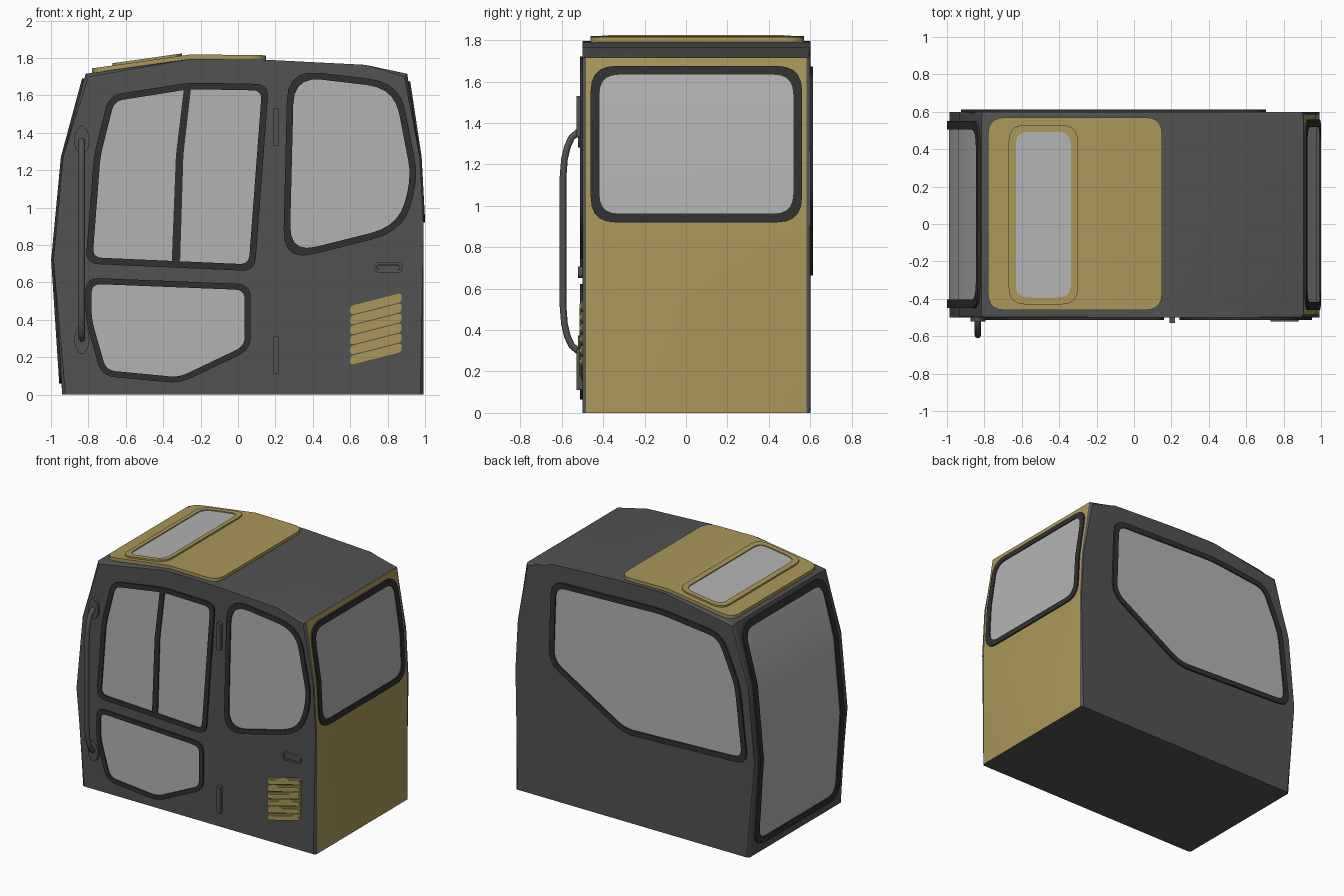
import bpy, bmesh, math
from mathutils import Vector

if "Cube" in bpy.data.objects:
    bpy.data.objects.remove(bpy.data.objects["Cube"])


def material(name, rgb):
    m = bpy.data.materials.new(name)
    m.diffuse_color = (*rgb, 1)
    m.use_nodes = True
    m.node_tree.nodes["Principled BSDF"].inputs["Base Color"].default_value = m.diffuse_color
    return m


GOLD = material("gold_paint", (0.40, 0.31, 0.10))
BODY = material("dark_grey_paint", (0.085, 0.085, 0.085))
RUBBER = material("black_rubber", (0.03, 0.03, 0.03))
GLASS = material("pale_glass", (0.45, 0.45, 0.45))

# Side profile of the cab as (x, z), split into front, roof and rear
FRONT = [(-0.94, 0), (-0.987, 0.72), (-0.935, 1.27), (-0.815, 1.715)]
ROOF = [(-0.815, 1.715), (-0.25, 1.795), (0.15, 1.79), (0.68, 1.763), (0.905, 1.715)]
REAR = [(0.992, 0), (0.992, 0.9), (0.972, 1.27), (0.905, 1.715)]


def lerp(table, t):
    for (a, fa), (b, fb) in zip(table, table[1:]):
        if t <= b or b == table[-1][0]:
            return fa + (fb - fa) * (t - a) / (b - a)


def front_x(z):
    return lerp([(q, p) for p, q in FRONT], z)


def rear_x(z):
    return lerp([(q, p) for p, q in REAR], z)


# Maps from flat (u, v, depth) to each side of the cab
def on_door(u, v, d): return (u, -0.5 - d, v)
def on_left(u, v, d): return (u, 0.6 + d, v)
def on_front(u, v, d): return (front_x(v) - d, u, v)
def on_rear(u, v, d): return (rear_x(v) + d, u, v)
def on_roof(u, v, d): return (u, v, lerp(ROOF, u) + d)


def finish(name, bm, mats, angle=30):
    bmesh.ops.recalc_face_normals(bm, faces=bm.faces)
    me = bpy.data.meshes.new(name)
    bm.to_mesh(me)
    bm.free()
    ob = bpy.data.objects.new(name, me)
    bpy.context.collection.objects.link(ob)
    for m in mats:
        me.materials.append(m)
    bpy.ops.object.select_all(action='DESELECT')
    bpy.context.view_layer.objects.active = ob
    ob.select_set(True)
    bpy.ops.object.shade_smooth_by_angle(angle=math.radians(angle))
    return ob


def inset(pts, w):
    """Move every side of a counter-clockwise polygon inwards by w."""
    out = []
    for i, p in enumerate(pts):
        p = Vector(p)
        a = (p - Vector(pts[i - 1])).normalized()
        b = (Vector(pts[(i + 1) % len(pts)]) - p).normalized()
        na, nb = Vector((-a.y, a.x)), Vector((-b.y, b.x))
        out.append(p + (na + nb) * w / (1 + na.dot(nb)))
    return out


def rounded(pts, r, n=5):
    out = []
    for i, p in enumerate(pts):
        p = Vector(p)
        a, b = Vector(pts[i - 1]) - p, Vector(pts[(i + 1) % len(pts)]) - p
        p0 = p + a.normalized() * min(r, a.length * 0.48)
        p1 = p + b.normalized() * min(r, b.length * 0.48)
        for k in range(n + 1):
            t = k / n
            out.append(p0 * (1 - t) ** 2 + p * 2 * t * (1 - t) + p1 * t * t)
    return out


def plate(name, pts, r, d0, d1, place, mat, w=0, bends=(), axis=1):
    """Rounded slab, or ring of width w, bent onto a side of the cab."""
    bm = bmesh.new()
    loops = [rounded(pts, r)]
    if w:
        loops.append(rounded(inset(pts, w), max(r - w * 0.6, 0.015)))
    lo = [[bm.verts.new((p.x, p.y, d0)) for p in l] for l in loops]
    hi = [[bm.verts.new((p.x, p.y, d1)) for p in l] for l in loops]
    pairs = [(lo[0], hi[0])]
    if w:
        pairs += [(hi[0], hi[1]), (hi[1], lo[1]), (lo[1], lo[0])]
    else:
        bm.faces.new(lo[0])
        bm.faces.new(hi[0])
    for a, b in pairs:
        for i in range(len(a)):
            bm.faces.new((a[i - 1], a[i], b[i], b[i - 1]))
    for c in bends:
        at, no = [0, 0, 0], [0, 0, 0]
        at[axis], no[axis] = c, 1
        bmesh.ops.bisect_plane(bm, geom=bm.verts[:] + bm.edges[:] + bm.faces[:],
                               plane_co=at, plane_no=no)
    for v in bm.verts:
        v.co = place(*v.co)
    return finish(name, bm, [mat])


def window(name, pts, r, w, place, bends=(), proud=0.012):
    plate(name + "_frame", pts, r, -0.01, proud, place, RUBBER, w, bends)
    plate(name + "_glass", inset(pts, w * 0.8), max(r - w * 0.5, 0.015),
          -0.01, 0.003, place, GLASS, 0, bends)


def rect(u0, v0, u1, v1):
    return [(u0, v0), (u1, v0), (u1, v1), (u0, v1)]


# Cab shell with softened side edges and a gold rear wall
bm = bmesh.new()
outline = FRONT + ROOF[1:] + REAR[-2::-1]
sides = [[bm.verts.new((x, y, z)) for x, z in outline] for y in (-0.5, 0.6)]
for s in sides:
    bm.faces.new(s)
for i in range(len(outline)):
    f = bm.faces.new((sides[0][i - 1], sides[0][i], sides[1][i], sides[1][i - 1]))
    if f.calc_center_median().x > 0.91:
        f.material_index = 1
rim = [e for e in bm.edges if abs(e.verts[0].co.y - e.verts[1].co.y) < 1e-4
       and max(v.co.z for v in e.verts) > 0.01]
bmesh.ops.bevel(bm, geom=rim, offset=0.018, segments=3, profile=0.5, affect='EDGES')
finish("cab_shell", bm, [BODY, GOLD], 25)

# Door side windows
window("door_upper_window", [(-0.815, 0.70), (0.09, 0.66), (0.165, 1.66), (-0.26, 1.668),
                             (-0.69, 1.60), (-0.77, 1.28)], 0.07, 0.035, on_door)
plate("window_divider", [(-0.355, 0.69), (-0.31, 0.69), (-0.292, 1.28), (-0.25, 1.65),
                         (-0.288, 1.65), (-0.332, 1.28)], 0.005, -0.01, 0.011, on_door, RUBBER)
window("door_lower_window", [(-0.815, 0.40), (-0.73, 0.10), (-0.31, 0.06), (0.068, 0.24),
                             (0.068, 0.59), (-0.815, 0.625)], 0.07, 0.032, on_door)
window("rear_quarter_window", [(0.24, 0.71), (0.88, 0.87), (0.965, 1.15), (0.925, 1.36),
                               (0.865, 1.67), (0.265, 1.74)], 0.17, 0.035, on_door)

# Long window of the far side
window("left_side_window", [(-0.935, 0.70), (-0.87, 1.28), (-0.72, 1.62), (-0.22, 1.675),
                            (0.69, 1.645), (0.71, 1.03), (0.09, 0.66)][::-1],
       0.10, 0.04, on_left)

# Windscreen and rear window follow the bent walls
window("windscreen", rect(-0.45, 0.06, 0.55, 1.69), 0.12, 0.045, on_front, (0.72, 1.27))
window("rear_window", rect(-0.46, 0.92, 0.56, 1.675), 0.12, 0.042, on_rear, (1.27,), 0.01)

# Roof panel with skylight
plate("roof_panel", rect(-0.78, -0.46, 0.15, 0.57), 0.09, -0.01, 0.024, on_roof, GOLD,
      0, (-0.25,), 0)
plate("skylight_rim", rect(-0.67, -0.43, -0.30, 0.53), 0.09, 0.01, 0.036, on_roof, GOLD, 0.038)
plate("skylight_glass", rect(-0.638, -0.398, -0.332, 0.498), 0.07, 0.01, 0.029, on_roof, GLASS)

# Door hinges and recessed handle
for n, z in (("lower", 0.11), ("upper", 1.33)):
    plate(n + "_hinge", rect(0.19, z, 0.22, z + 0.2), 0.006, -0.01, 0.028, on_door, BODY)
plate("door_handle_rim", rect(0.73, 0.652, 0.88, 0.708), 0.027, -0.01, 0.022, on_door, BODY, 0.013)
plate("door_handle_grip", rect(0.745, 0.667, 0.865, 0.693), 0.013, -0.01, 0.015, on_door, BODY)

# Slanted vent louvres
for i in range(6):
    z = 0.158 + i * 0.0535
    slat = [(0.60, z), (0.875, z + 0.07), (0.875, z + 0.118), (0.60, z + 0.048)]
    plate(f"vent_louvre_{i + 1}", slat, 0.02, -0.01, 0.008, on_door, GOLD)
    plate(f"vent_louvre_ridge_{i + 1}", inset(slat, 0.012), 0.01, 0, 0.014, on_door, GOLD)

# Grab rail with end plates
curve = bpy.data.curves.new("grab_rail", 'CURVE')
curve.dimensions = '3D'
curve.bevel_depth = 0.017
curve.bevel_resolution = 3
curve.use_fill_caps = True
sp = curve.splines.new('POLY')
half = [(-0.50, 0.295), (-0.525, 0.302), (-0.552, 0.325), (-0.573, 0.37),
        (-0.587, 0.43), (-0.594, 0.52)]
path = half + [(y, 1.655 - z) for y, z in half[::-1]]
sp.points.add(len(path) - 1)
for p, (y, z) in zip(sp.points, path):
    p.co = (-0.835, y, z, 1)
sp.use_smooth = True
curve.materials.append(BODY)
bpy.context.collection.objects.link(bpy.data.objects.new("grab_rail", curve))
for n, z in (("lower", 0.295), ("upper", 1.36)):
    plate(n + "_rail_plate", [(-0.875, z - 0.04), (-0.835, z - 0.09), (-0.795, z - 0.04),
                              (-0.795, z + 0.04), (-0.835, z + 0.09), (-0.875, z + 0.04)],
          0.04, -0.01, 0.022, on_door, BODY)
